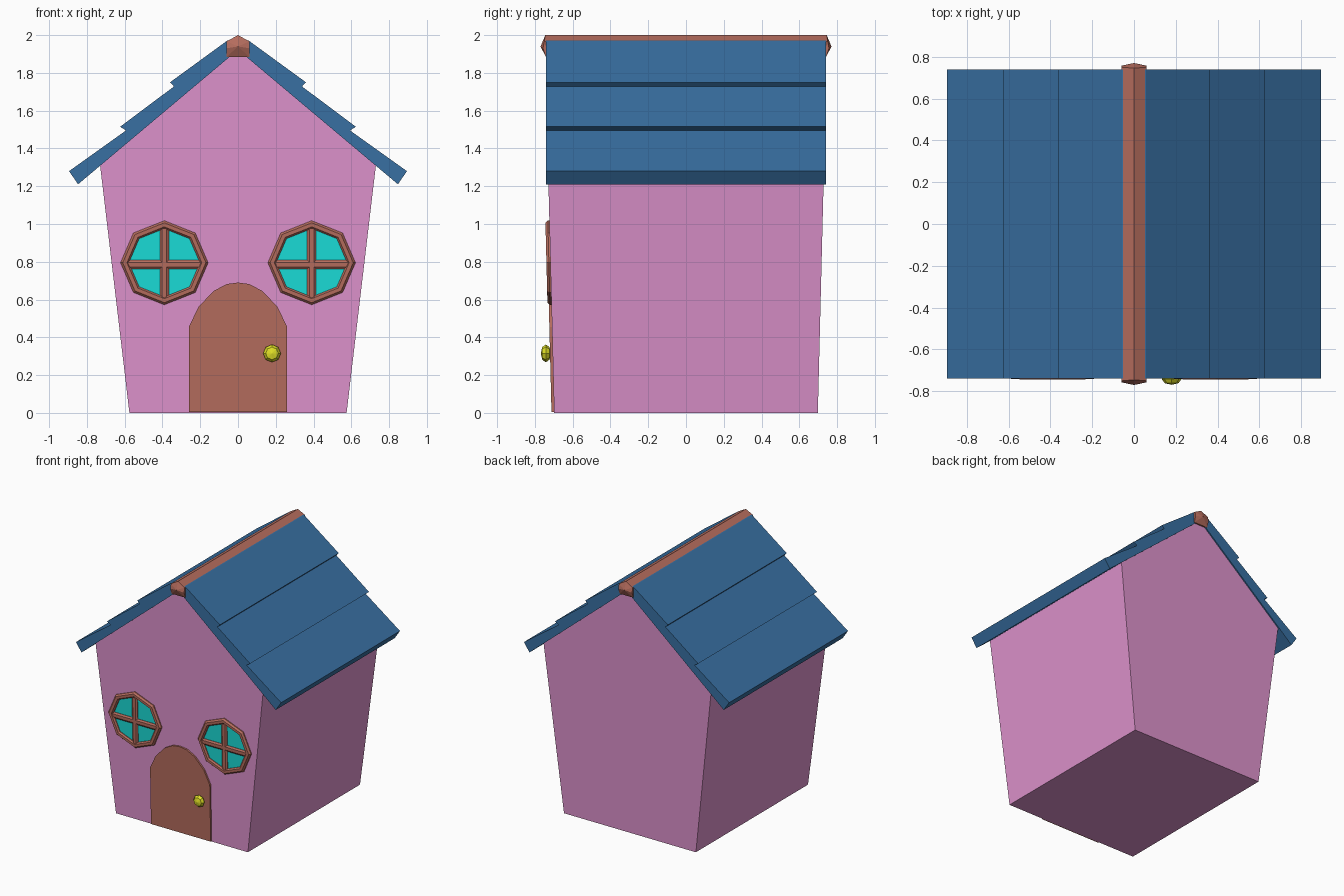
import bpy, bmesh, math

if "Cube" in bpy.data.objects:
    bpy.data.objects.remove(bpy.data.objects["Cube"])


def material(name, rgb):
    m = bpy.data.materials.new(name)
    m.diffuse_color = (*rgb, 1)
    m.use_nodes = True
    m.node_tree.nodes["Principled BSDF"].inputs["Base Color"].default_value = m.diffuse_color
    return m


PINK = material("pink_wall", (0.73, 0.29, 0.61))
BLUE = material("blue_roof", (0.04, 0.16, 0.36))
BROWN = material("brown_wood", (0.46, 0.15, 0.11))
CYAN = material("cyan_glass", (0.01, 0.72, 0.69))
YELLOW = material("yellow_knob", (0.75, 0.75, 0.02))


def finish(bm, name, mat):
    bmesh.ops.recalc_face_normals(bm, faces=bm.faces)
    me = bpy.data.meshes.new(name)
    bm.to_mesh(me)
    bm.free()
    me.materials.append(mat)
    ob = bpy.data.objects.new(name, me)
    bpy.context.collection.objects.link(ob)
    return ob


def wall(z):
    """Half depth of the outward-leaning front and back walls."""
    return 0.698 + 0.025 * min(z, 1.31)


def loft(name, rings, mat, loop=False):
    """Bridge equal-length rings of points; cap the ends unless looped."""
    bm = bmesh.new()
    vs = [[bm.verts.new(p) for p in r] for r in rings]
    n = len(vs[0])
    for a, b in zip(vs, vs[1:] + vs[:1] if loop else vs[1:]):
        for i in range(n):
            bm.faces.new((a[i], a[(i + 1) % n], b[(i + 1) % n], b[i]))
    if not loop:
        bm.faces.new(vs[0])
        bm.faces.new(vs[-1])
    return finish(bm, name, mat)


def on_wall(profile, d):
    """Place an x-z profile a distance d in front of the front wall."""
    return [(x, -wall(z) - d, z) for x, z in profile]


def mirrored(half):
    """Close a half profile across x = 0; points on the axis stay single."""
    return half + [(-x, z) for x, z in reversed(half) if x > 0]


# House body
body = mirrored([(0.575, 0.0), (0.73, 1.31), (0, 1.925)])
loft("house_body", [[(x, s * wall(z), z) for x, z in body] for s in (-1, 1)], PINK)

# Stepped roof, one slope per side
slope = [(0, 1.922), (0.847, 1.21), (0.894, 1.28), (0.593, 1.495), (0.624, 1.515),
         (0.339, 1.728), (0.36, 1.75), (0.058, 1.97), (0, 1.985)]
for s, side in ((-1, "left"), (1, "right")):
    loft("roof_" + side, [[(s * x, y, z) for x, z in slope] for y in (-0.74, 0.74)], BLUE)

# Ridge beam with pointed ends
bm = bmesh.new()
for s in (-1, 1):
    for x, y, z in ((0.06, 0.742, 1.885), (0.06, 0.757, 1.93), (0.06, 0.75, 1.967),
                    (0, 0.77, 1.94), (0, 0.745, 2.0), (0, 0.742, 1.885)):
        for px in {x, -x}:
            bm.verts.new((px, s * y, z))
bmesh.ops.convex_hull(bm, input=bm.verts)
bmesh.ops.dissolve_limit(bm, angle_limit=0.01, verts=bm.verts, edges=bm.edges)
finish(bm, "ridge_beam", BROWN)

# Arched door
door = mirrored([(0.26, 0.005), (0.26, 0.455), (0.21, 0.56), (0.13, 0.645),
                 (0.06, 0.682), (0, 0.69)])
loft("door", [on_wall(door, -0.01), on_wall(door, 0.014)], BROWN)

# Door knob
bm = bmesh.new()
bmesh.ops.create_uvsphere(bm, u_segments=8, v_segments=4, radius=1)
for v in bm.verts:
    x, y, z = v.co
    v.co = (0.18 + 0.047 * x, -0.742 + 0.027 * z, 0.315 + 0.047 * y)
finish(bm, "door_knob", YELLOW)


# Octagonal windows: glass, bevelled frame and cross bars
def octagon(cx, r):
    return [(cx + r * math.cos(i * math.pi / 4), 0.795 + 0.96 * r * math.sin(i * math.pi / 4))
            for i in range(8)]


def bar(cx, cz, hx, hz):
    return [(cx - hx, cz - hz), (cx + hx, cz - hz), (cx + hx, cz + hz), (cx - hx, cz + hz)]


for s, side in ((-1, "left"), (1, "right")):
    cx = s * 0.39
    loft("window_glass_" + side,
         [on_wall(octagon(cx, 0.2), -0.008), on_wall(octagon(cx, 0.2), 0.004)], CYAN)
    frame = ((0.232, -0.008), (0.232, 0.008), (0.22, 0.021), (0.198, 0.021),
             (0.188, 0.01), (0.188, -0.008))
    loft("window_frame_" + side, [on_wall(octagon(cx, r), d) for r, d in frame], BROWN, True)
    for kind, hx, hz, bx, bz in (("upright", 0.024, 0.19, 0.012, 0),
                                 ("crossbar", 0.2, 0.024, 0, 0.012)):
        loft(f"window_{kind}_{side}",
             [on_wall(bar(cx, 0.785, hx, hz), -0.008),
              on_wall(bar(cx, 0.785, hx, hz), 0.007),
              on_wall(bar(cx, 0.785, hx - bx, hz - bz), 0.016)], BROWN)
